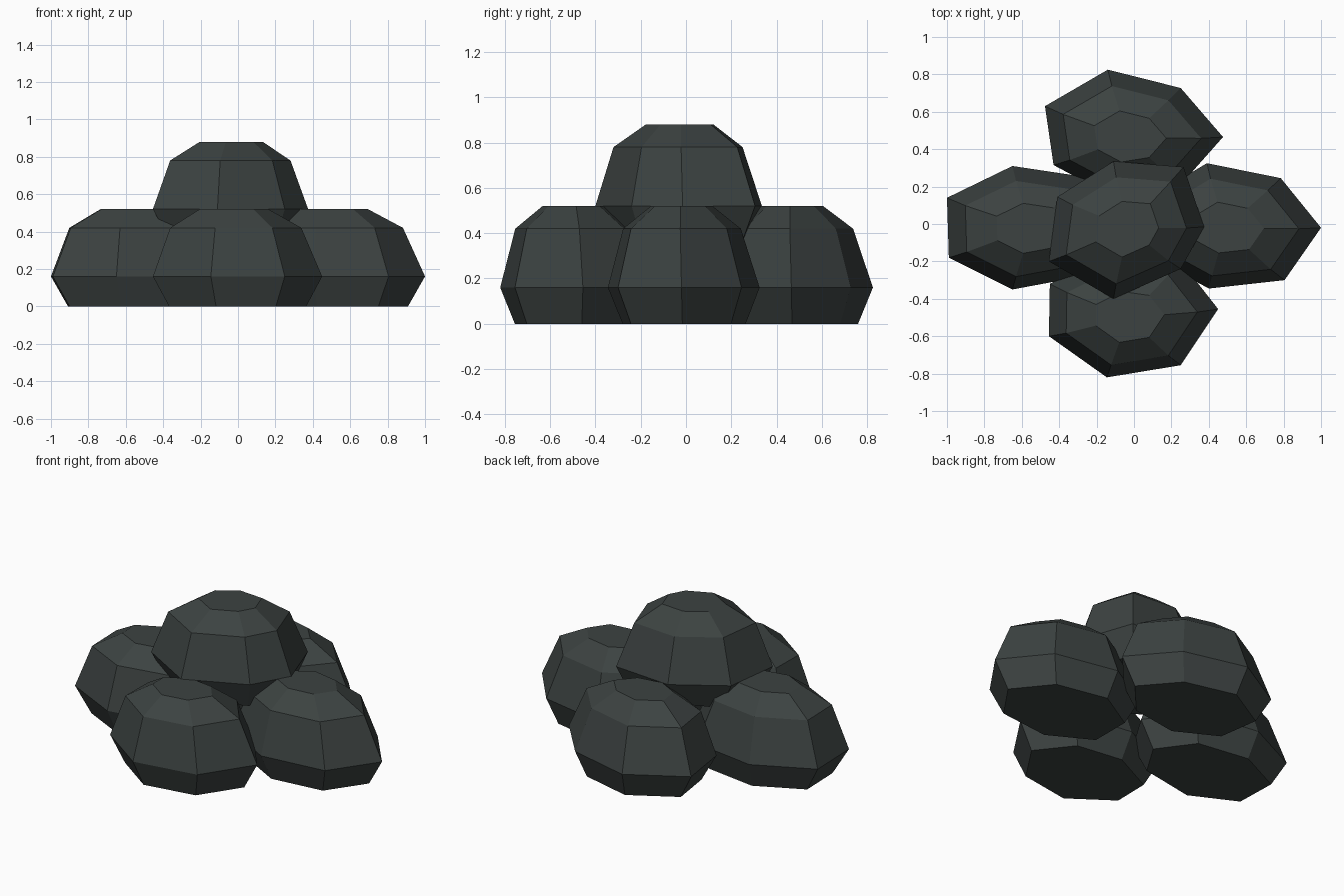
import bpy, bmesh

stone = bpy.data.materials.new("dark_stone")
stone.diffuse_color = (0.045, 0.055, 0.053, 1)

# Ring profile shared by every rock: height, scale of outline, drift x, drift y
RINGS = [(0.0, 0.81, 0, 0), (0.16, 1.0, 0, 0),
         (0.42, 0.775, -0.01, -0.01), (0.52, 0.405, -0.02, -0.015)]


def rock(name, centre, base_z, outline):
    """Seven-sided boulder: stacked copies of its widest outline, capped."""
    cx, cy = centre
    bm = bmesh.new()
    rings = [[bm.verts.new((cx + (x - cx) * s + dx, cy + (y - cy) * s + dy, base_z + z))
              for x, y in outline] for z, s, dx, dy in RINGS]
    n = len(outline)
    for a, b in zip(rings, rings[1:]):
        for i in range(n):
            j = (i + 1) % n
            bm.faces.new((a[i], a[j], b[j], b[i]))
    bm.faces.new(rings[0][::-1])
    bm.faces.new(rings[-1])
    mesh = bpy.data.meshes.new(name)
    bm.to_mesh(mesh)
    bm.free()
    mesh.materials.append(stone)
    bpy.context.collection.objects.link(bpy.data.objects.new(name, mesh))


# Four rocks on the ground
rock("right_rock", (0.52, 0), 0,
     [(1.0, -0.02), (0.785, 0.245), (0.39, 0.325), (0.08, 0.14),
      (0.08, -0.17), (0.40, -0.345), (0.805, -0.30)])
rock("left_rock", (-0.52, 0), 0,
     [(-0.06, -0.01), (-0.25, 0.25), (-0.65, 0.31), (-1.0, 0.14),
      (-0.99, -0.18), (-0.65, -0.35), (-0.22, -0.27)])
rock("back_rock", (0, 0.48), 0,
     [(0.476, 0.465), (0.25, 0.727), (-0.14, 0.825), (-0.476, 0.63),
      (-0.43, 0.315), (-0.12, 0.15), (0.25, 0.21)])
rock("front_rock", (0, -0.48), 0,
     [(0.45, -0.455), (0.25, -0.20), (-0.11, -0.15), (-0.45, -0.32),
      (-0.455, -0.60), (-0.145, -0.82), (0.25, -0.755)])

# One rock resting on top
rock("top_rock", (0, 0), 0.36,
     [(0.375, -0.015), (0.265, 0.305), (-0.11, 0.335), (-0.41, 0.145),
      (-0.455, -0.20), (-0.11, -0.40), (0.25, -0.24)])
